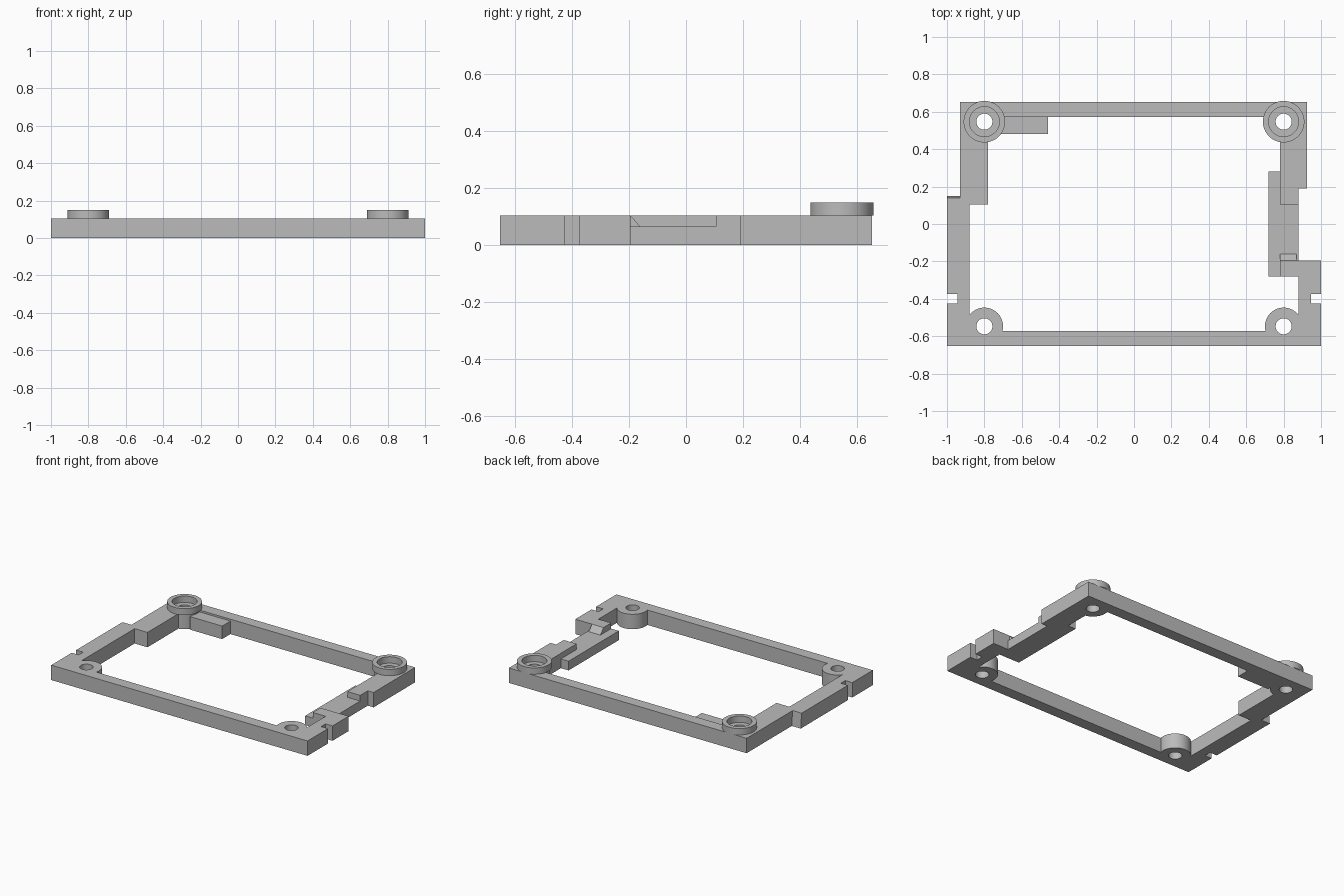
import bpy, bmesh
from math import cos, sin, radians

if "Cube" in bpy.data.objects:
    bpy.data.objects.remove(bpy.data.objects["Cube"])

grey = bpy.data.materials.new("plain grey")
grey.use_nodes = True
grey.diffuse_color = (0.5, 0.5, 0.5, 1)
grey.node_tree.nodes["Principled BSDF"].inputs["Base Color"].default_value = (0.5, 0.5, 0.5, 1)

TOP, LOW = 0.105, 0.065      # plate top, lowered step
HX, HY = 0.8, 0.547          # screw hole centres
EDGE = 0.653                 # front and back edge
POST, HOLE = 0.1, 0.043      # post and hole radii


def arc(cx, cy, r, a, b, n=24):
    steps = [radians(a + (b - a) * i / n) for i in range(n + 1)]
    return [(cx + r * cos(t), cy + r * sin(t)) for t in steps]


def circle(cx, cy, r):
    return arc(cx, cy, r, 0, 360, 48)[:-1]


def finish(name, mesh):
    obj = bpy.data.objects.new(name, mesh)
    bpy.context.collection.objects.link(obj)
    mesh.materials.clear()
    mesh.materials.append(grey)
    bpy.ops.object.select_all(action='DESELECT')
    obj.select_set(True)
    bpy.context.view_layer.objects.active = obj
    bpy.ops.object.shade_smooth_by_angle(angle=radians(30))
    return obj


def plate(name, loops, z0, z1):
    """Extrude closed outlines; loops inside the first become holes."""
    curve = bpy.data.curves.new(name, 'CURVE')
    curve.dimensions, curve.fill_mode = '2D', 'BOTH'
    curve.extrude = (z1 - z0) / 2
    for loop in loops:
        spline = curve.splines.new('POLY')
        spline.points.add(len(loop) - 1)
        for p, (x, y) in zip(spline.points, loop):
            p.co = (x, y, 0, 1)
        spline.use_cyclic_u = True
    temp = bpy.data.objects.new(name + " outline", curve)
    bpy.context.collection.objects.link(temp)
    bpy.context.view_layer.update()
    mesh = bpy.data.meshes.new_from_object(temp.evaluated_get(bpy.context.evaluated_depsgraph_get()))
    bpy.data.objects.remove(temp)
    bm = bmesh.new()
    bm.from_mesh(mesh)
    bmesh.ops.remove_doubles(bm, verts=bm.verts, dist=1e-5)
    bmesh.ops.translate(bm, verts=bm.verts, vec=(0, 0, (z0 + z1) / 2))
    bmesh.ops.recalc_face_normals(bm, faces=bm.faces)
    bm.to_mesh(mesh)
    bm.free()
    return finish(name, mesh)


def wedge(name, x0, x1, profile):
    """Extrude a (y, z) profile along x."""
    bm = bmesh.new()
    face = bm.faces.new([bm.verts.new((x0, y, z)) for y, z in profile])
    new = bmesh.ops.extrude_face_region(bm, geom=[face])["geom"]
    bmesh.ops.translate(bm, vec=(x1 - x0, 0, 0),
                        verts=[v for v in new if isinstance(v, bmesh.types.BMVert)])
    bmesh.ops.recalc_face_normals(bm, faces=bm.faces)
    mesh = bpy.data.meshes.new(name)
    bm.to_mesh(mesh)
    bm.free()
    return finish(name, mesh)


# Full-height frame, open where the left rail drops down
outline = [(-1, -EDGE), (1, -EDGE),
           (1, -0.425), (0.945, -0.425), (0.945, -0.375), (1, -0.375),
           (1, -0.195), (0.78, -0.195), (0.78, -0.28), (0.88, -0.28)]
outline += arc(HX, -HY, POST, 37, 195)
outline += arc(-HX, -HY, POST, -15, 143)
outline += [(-0.88, 0.105), (-0.78, 0.105)]
outline += arc(-HX, HY, POST, -78.5, 15)
outline += arc(HX, HY, POST, 165, 258.5)
outline += [(0.78, 0.105), (0.88, 0.105), (0.88, 0.19), (0.925, 0.19),
            (0.925, EDGE), (-0.93, EDGE), (-0.93, 0.14), (-1, 0.14),
            (-1, -0.375), (-0.945, -0.375), (-0.945, -0.425), (-1, -0.425)]
holes = [circle(sx * HX, sy * HY, HOLE) for sx in (-1, 1) for sy in (-1, 1)]
plate("frame", [outline] + holes, 0, TOP)

# Lowered rail and the step between the two frame ends
plate("low_rail", [[(0.72, -0.28), (0.78, -0.28), (0.78, -0.195), (0.88, -0.195),
                    (0.88, 0.105), (0.78, 0.105), (0.78, 0.28), (0.72, 0.28)]], 0, LOW)
wedge("rail_ramp", 0.78, 0.87, [(-0.195, LOW), (-0.16, LOW), (-0.195, TOP)])

# Sloped end of the right rail
wedge("rail_end_slope", -1, -0.93, [(0.14, 0), (0.15, 0), (0.14, TOP)])

# Ledge inside the back bar
plate("back_ledge", [[(-0.71, 0.48), (-0.46, 0.48), (-0.46, 0.573), (-0.71, 0.573)]], 0, 0.092)

# Raised rings round the back holes
for side, sx in (("left", 1), ("right", -1)):
    plate(side + "_boss_ring", [circle(sx * HX, HY, 0.111), circle(sx * HX, HY, 0.08)], TOP, 0.15)
